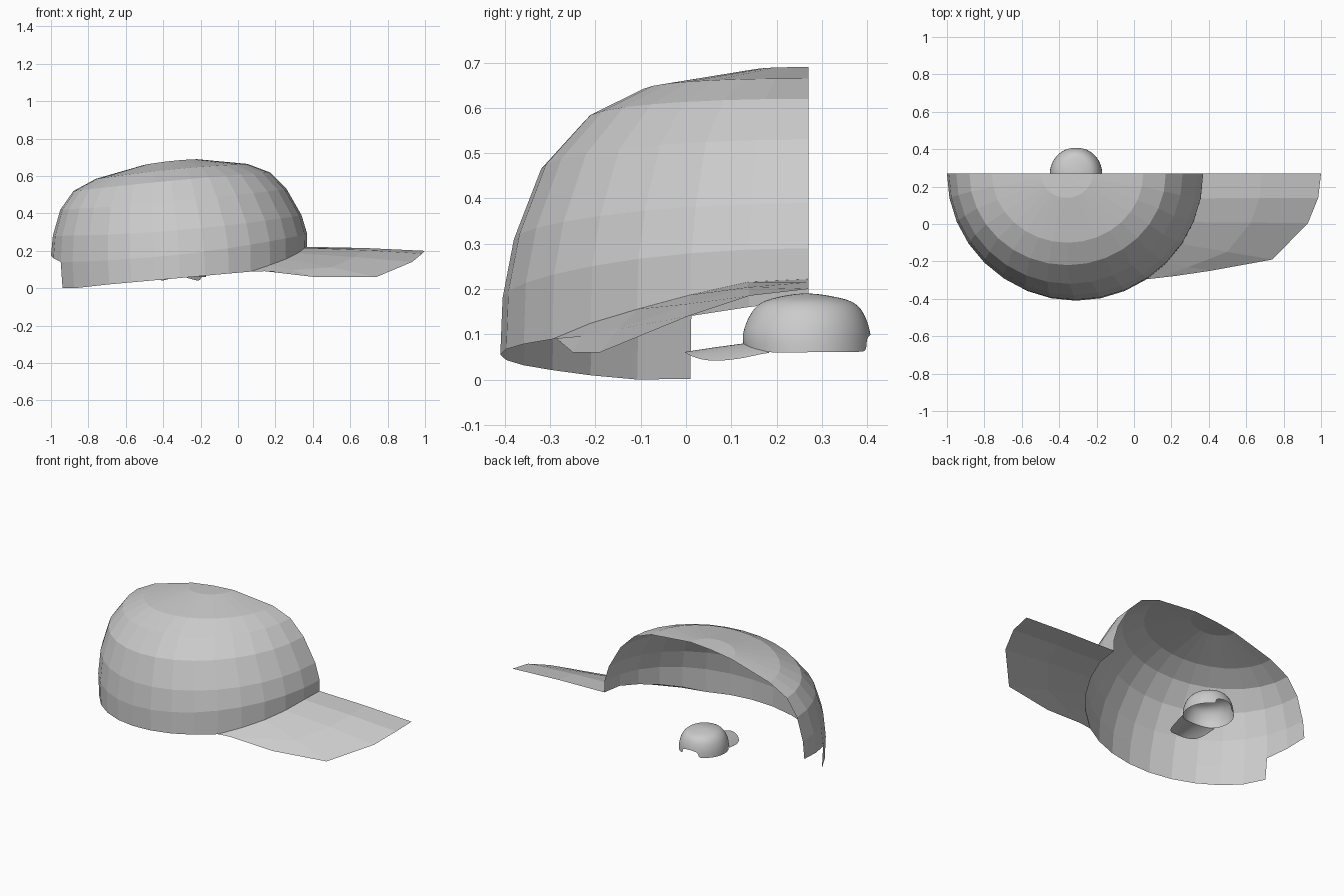
import bpy, math
from mathutils import Vector

if "Cube" in bpy.data.objects:
    bpy.data.objects.remove(bpy.data.objects["Cube"])

CENTRE = Vector((-0.31, 0.27, 0.0))   # dome axis on the cut plane
SEGS = 16                             # segments in the half dome

# Crown rings: back x, front x, side y, z at back / side / front
RINGS = [
    (-0.50, -0.22, 0.14, 0.660, 0.680, 0.690),
    (-0.76, 0.05, -0.10, 0.585, 0.635, 0.665),
    (-0.88, 0.17, -0.22, 0.520, 0.575, 0.620),
    (-0.95, 0.26, -0.32, 0.420, 0.465, 0.530),
    (-0.99, 0.34, -0.38, 0.280, 0.310, 0.390),
    (-1.00, 0.37, -0.405, 0.140, 0.180, 0.290),
    (-0.99, 0.37, -0.41, 0.0, 0.055, 0.225),
]
# Lower rim height against cosine of the angle from the front
RIM = [(-1, 0.003), (-0.83, 0.0), (-0.57, 0.02), (0, 0.055),
       (0.57, 0.09), (0.89, 0.17), (0.98, 0.215), (1.01, 0.225)]
# Outer edge of the visor, from the centre line to the side
VISOR_EDGE = [(1.0, 0.27, 0.20), (0.985, 0.14, 0.185), (0.93, 0.005, 0.14),
              (0.74, -0.19, 0.06), (0.41, -0.25, 0.06), (0.22, -0.278, 0.085)]


def rim_height(c):
    for (c0, z0), (c1, z1) in zip(RIM, RIM[1:]):
        if c <= c1:
            return z0 + (z1 - z0) * (c - c0) / (c1 - c0)
    return RIM[-1][1]


def ring_point(r, s):
    xb, xf, ys, zb, zs, zf = RINGS[r]
    a = math.pi * s / SEGS
    c = math.cos(a)
    z = zs + c * (zf - zb) / 2 + c * c * ((zf + zb) / 2 - zs)
    if r == len(RINGS) - 1:
        z = rim_height(c)
    elif r == len(RINGS) - 2:          # arch over the back opening
        z += {SEGS - 1: 0.02, SEGS: 0.035}.get(s, 0)
    return Vector(((xb + xf) / 2 + c * (xf - xb) / 2,
                   0.27 - (0.27 - ys) * math.sin(a), z))


def make_mesh(name, points, faces):
    me = bpy.data.meshes.new(name)
    me.from_pydata([Vector(p) - CENTRE for p in points], [], faces)
    me.update()
    return me


def place(name, me, loc):
    ob = bpy.data.objects.new(name, me)
    bpy.context.collection.objects.link(ob)
    ob.location = loc
    return ob


# Crown: half dome with an open notch at the back
n = SEGS + 1
pts = [(-0.36, 0.27, 0.68)]
pts += [ring_point(r, s) for r in range(len(RINGS)) for s in range(n)]
faces = [(0, 2 + s, 1 + s) for s in range(SEGS)]
for r in range(len(RINGS) - 1):
    for s in range(SEGS):
        if r == len(RINGS) - 2 and s >= SEGS - 2:
            continue
        a = 1 + r * n + s
        faces.append((a, a + 1, a + 1 + n, a + n))
# drop the two unused rim points behind the notch
crown_mesh = make_mesh("crown", pts[:-2], faces)

# Visor: strip from the front rim to the outer edge, slightly arched
k = len(VISOR_EDGE)
inner = [ring_point(len(RINGS) - 1, s) for s in range(k)]
outer = [Vector(p) for p in VISOR_EDGE]
middle = [(a + b) / 2 + Vector((0, 0, 0.004)) for a, b in zip(inner, outer)]
vfaces = [(r * k + s, r * k + s + 1, (r + 1) * k + s + 1, (r + 1) * k + s)[::-1]
          for r in range(2) for s in range(k - 1)]
visor_mesh = make_mesh("visor", inner + middle + outer, vfaces)

for part, me in (("crown", crown_mesh), ("visor", visor_mesh)):
    # Large faceted half cap
    place("half_cap_" + part, me, CENTRE)
    # Small smooth whole cap, turned to face the front and tilted level
    small = me.copy()
    small.polygons.foreach_set("use_smooth", [True] * len(small.polygons))
    ob = place("small_cap_" + part, small, (-0.31, 0.27, 0.049))
    ob.scale = (0.207,) * 3
    ob.rotation_euler = (0, math.radians(6), math.radians(-90))
    mirror = ob.modifiers.new("mirror", 'MIRROR')
    mirror.use_axis = (False, True, False)
    mirror.use_clip = True
    sub = ob.modifiers.new("smooth", 'SUBSURF')
    sub.levels = sub.render_levels = 2
